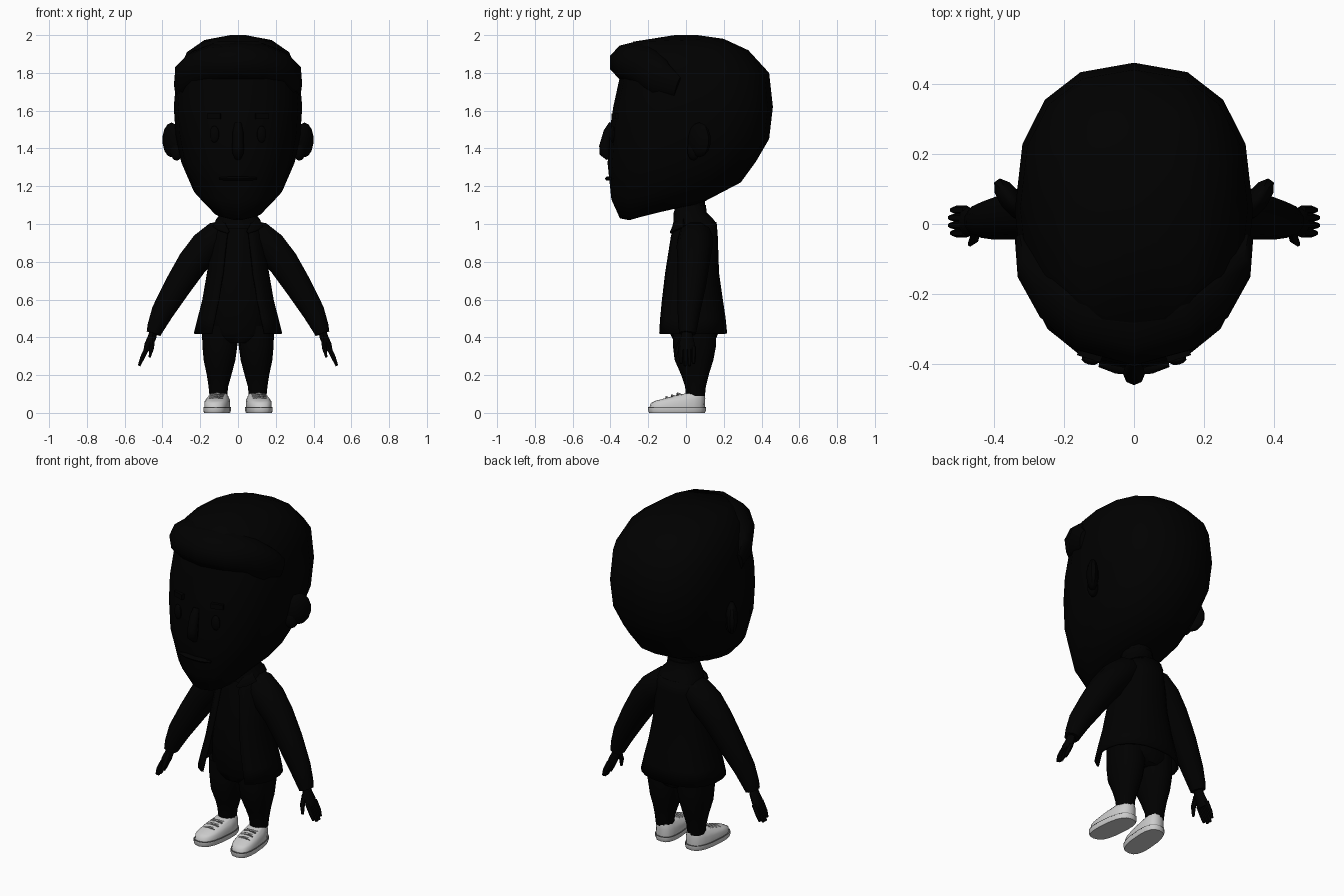
import bpy, bmesh, math
from mathutils import Vector, Matrix

cube = bpy.data.objects.get("Cube")
if cube:
    bpy.data.objects.remove(cube, do_unlink=True)


def material(name, value):
    m = bpy.data.materials.new(name)
    m.use_nodes = True
    col = (value, value, value, 1)
    m.diffuse_color = col
    m.node_tree.nodes["Principled BSDF"].inputs["Base Color"].default_value = col
    return m


BLACK = material("black", 0.0)
WHITE = material("shoe white", 0.6)
GREY = material("lace grey", 0.15)


def finish(name, bm, mat, angle=40):
    bmesh.ops.recalc_face_normals(bm, faces=bm.faces)
    me = bpy.data.meshes.new(name)
    bm.to_mesh(me)
    bm.free()
    me.materials.append(mat)
    for p in me.polygons:
        p.use_smooth = True
    me.set_sharp_from_angle(angle=math.radians(angle))
    ob = bpy.data.objects.new(name, me)
    bpy.context.collection.objects.link(ob)
    return ob


def skin(name, rings, mat, angle=40, closed=True):
    """Bridge a list of equal point rings into a surface, capped when closed."""
    bm = bmesh.new()
    vs = [[bm.verts.new(p) for p in r] for r in rings]
    n = len(vs[0])
    for a, b in zip(vs, vs[1:]):
        for i in range(n if closed else n - 1):
            j = (i + 1) % n
            bm.faces.new((a[i], a[j], b[j], b[i]))
    if closed:
        bm.faces.new(vs[0])
        bm.faces.new(vs[-1])
    return finish(name, bm, mat, angle)


def layer(zf, zb, yf, yb, hw, cx=0, n=16, e=2.3, gap=0.0):
    """Tilted oval ring: front and back height, front and back y, half width."""
    pts = []
    for i in range(n):
        t = gap + (math.tau - 2 * gap) * i / (n - 1 if gap else n)
        s, c = math.sin(t), math.cos(t)
        x = math.copysign(abs(s) ** (2 / e), s) * hw
        k = (1 - math.copysign(abs(c) ** (2 / e), c)) / 2
        pts.append((cx + x, yf + (yb - yf) * k, zf + (zb - zf) * k))
    return pts


def tube(name, path, radii, mat, up=(0, 1, 0), n=10, angle=50):
    """Sweep an oval along a path; radii are (along up, across)."""
    P = [Vector(p) for p in path]
    rings = []
    for i, p in enumerate(P):
        d = (P[min(i + 1, len(P) - 1)] - P[max(i - 1, 0)]).normalized()
        a = Vector(up)
        a = (a - d * a.dot(d)).normalized()
        b = d.cross(a)
        ra, rb = radii[i]
        rings.append([p + a * ra * math.cos(math.tau * k / n) + b * rb * math.sin(math.tau * k / n)
                      for k in range(n)])
    return skin(name, rings, mat, angle)


def blob(name, loc, size, mat, rot=0):
    bm = bmesh.new()
    bmesh.ops.create_uvsphere(bm, u_segments=10, v_segments=7, radius=1)
    bm.transform(Matrix.Translation(loc) @ Matrix.Rotation(rot, 4, 'Z') @ Matrix.Diagonal((*size, 1)))
    return finish(name, bm, mat)


def box(name, loc, size, mat, rot=0):
    bm = bmesh.new()
    bmesh.ops.create_cube(bm, size=1)
    bm.transform(Matrix.Translation(loc) @ Matrix.Rotation(rot, 4, 'Z') @ Matrix.Diagonal((*size, 1)))
    return finish(name, bm, mat)


# Head, tilted along the jaw
head = [(1.02, 1.06, -.30, -.16, .05), (1.03, 1.11, -.35, .08, .13),
        (1.13, 1.22, -.395, .29, .235), (1.32, 1.33, -.415, .37, .30),
        (1.49, 1.45, -.405, .44, .33), (1.62, 1.62, -.385, .46, .34),
        (1.78, 1.80, -.35, .44, .325), (1.90, 1.92, -.32, .33, .27),
        (1.965, 1.98, -.28, .20, .18), (2.0, 2.0, -.06, .06, .04)]
skin("head", [layer(*h, e=2.4) for h in head], BLACK, 60)

# Swept hair rolled across the forehead
half = [(.32, -.045, 1.725), (.285, -.13, 1.755), (.20, -.185, 1.815), (.115, -.24, 1.845)]
rad = [(.055, .02), (.105, .052), (.11, .11), (.112, .135)]
path = half + [(0, -.27, 1.855)] + [(-x, y, z) for x, y, z in reversed(half)]
tube("front_hair", path, rad + [(.11, .14)] + rad[::-1], BLACK, up=(0, 0, 1), n=10)

# Nose and mouth
tube("nose", [(0, -.395, 1.535), (0, -.412, 1.49), (0, -.428, 1.41), (0, -.428, 1.375), (0, -.41, 1.345)],
     [(.012, .018), (.024, .028), (.032, .031), (.03, .03), (.012, .016)], BLACK, n=8)
tube("mouth", [(x, -.412 + 1.2 * x * x, 1.24) for x in (-.1, -.05, 0, .05, .1)],
     [(.008, .008)] + [(.018, .012)] * 3 + [(.008, .008)], BLACK, n=6)

for s, side in ((1, "left"), (-1, "right")):
    # Face details and ears
    blob(side + "_eye", (.125 * s, -.388, 1.475), (.026, .014, .045), BLACK, .2 * s)
    box(side + "_brow", (.125 * s, -.37, 1.57), (.07, .03, .03), BLACK, .3 * s)
    blob(side + "_ear", (.352 * s, .07, 1.445), (.072, .033, .092), BLACK, .95 * s)
    blob(side + "_earlobe", (.325 * s, .04, 1.39), (.04, .03, .055), BLACK, .8 * s)

    # Sleeve and cuff
    tube(side + "_sleeve",
         [(.03 * s, .05, .985), (.10 * s, .05, .94), (.17 * s, .045, .88), (.24 * s, .04, .795),
          (.32 * s, .03, .67), (.40 * s, .015, .535), (.435 * s, .01, .455), (.447 * s, .008, .42)],
         [(.06, .04), (.09, .085), (.095, .09), (.085, .085), (.075, .075),
          (.06, .062), (.05, .048), (.044, .04)], BLACK)
    # Hand with four fingers and a thumb
    tube(side + "_palm", [(.445 * s, .005, .44), (.455 * s, .005, .40), (.474 * s, .005, .36), (.484 * s, .005, .33)],
         [(.025, .02), (.033, .023), (.042, .022), (.04, .017)], BLACK, n=8)
    for k in range(4):
        y = -.026 + .022 * k
        drop = .012 * abs(k - 1.5)
        tube(f"{side}_finger_{k + 1}",
             [(.478 * s, y, .35), (.505 * s, y, .295), ((.527 - drop / 2) * s, y, .243 + drop)],
             [(.013, .014), (.013, .014), (.008, .008)], BLACK, n=6)
    tube(side + "_thumb", [(.452 * s, -.015, .395), (.456 * s, -.043, .345), (.468 * s, -.058, .295)],
         [(.016, .015), (.015, .013), (.007, .007)], BLACK, n=6)

    # Trouser leg
    leg = [(.09, 0, .10, .047, .104), (.14, -.005, .105, .052, .104), (.2, -.025, .12, .065, .10),
           (.28, -.06, .145, .084, .098), (.36, -.07, .16, .093, .096), (.46, -.07, .16, .095, .095)]
    skin(side + "_leg", [layer(z, z, f, b, w, cx * s, n=12) for z, f, b, w, cx in leg], BLACK, 60)

    # Shoe: sole, upper, seam and laces
    def shoe_ring(zf, zb, f, b, w):
        return [(.108 * s + x - .09 * s * (y + .02), y, z)
                for x, y, z in layer(zf, zb, f, b, w, n=18, e=2.7)]
    skin(side + "_sole", [shoe_ring(0, 0, -.195, .10, .066), shoe_ring(.012, .012, -.2, .105, .07),
                          shoe_ring(.028, .028, -.2, .105, .07)], WHITE)
    skin(side + "_upper", [shoe_ring(.028, .028, -.193, .1, .065), shoe_ring(.05, .075, -.188, .102, .065),
                           shoe_ring(.063, .095, -.165, .1, .056), shoe_ring(.083, .105, -.09, .098, .047),
                           shoe_ring(.1, .108, -.03, .095, .041)], WHITE, 50)
    skin(side + "_welt", [shoe_ring(.027, .027, -.2, .105, .0705), shoe_ring(.030, .030, -.2, .105, .0705)], GREY)
    for k in range(3):
        y, z = -.105 + .03 * k, .08 + .01 * k
        cx = (.108 - .09 * (y + .02)) * s
        for name, mat, turn, lift in (("lace", WHITE, .012, .004), ("lace_shadow", GREY, -.012, 0)):
            tube(f"{side}_{name}_{k + 1}",
                 [(cx - .037, y + .012 - turn, z - .007), (cx, y, z + lift), (cx + .037, y + .012 + turn, z - .007)],
                 [(.005, .005)] * 3, mat, n=6)

# Shirt under the jacket, and hips
body = [(.37, -.06, .15, .12), (.42, -.085, .17, .175), (.6, -.105, .17, .16),
        (.8, -.085, .155, .135), (.95, -.06, .14, .11), (1.03, -.04, .12, .085)]
skin("shirt", [layer(z, z, f, b, w) for z, f, b, w in body], BLACK, 60)

# Open jacket
coat = [(.42, -.172, .218, .236, .6), (.5, -.163, .21, .216, .57), (.6, -.148, .195, .19, .53),
        (.74, -.125, .175, .165, .47), (.94, -.088, .168, .137, .40), (1.01, -.058, .162, .115, .38)]
jacket = skin("jacket", [layer(z, z, f, b, w, n=19, gap=g) for z, f, b, w, g in coat],
              BLACK, 60, closed=False)
mod = jacket.modifiers.new("thickness", 'SOLIDIFY')
mod.thickness = .012
mod.offset = -1

# Neck and folded collar
skin("neck", [layer(z, z, -.06, .10, .08, n=12) for z in (.98, 1.17)], BLACK, 50)
skin("collar_band", [layer(.975, 1.0, -.075, .163, .13, n=14), layer(1.02, 1.025, -.065, .145, .12, n=14),
                     layer(1.06, 1.06, -.065, .11, .09, n=14), layer(1.09, 1.10, -.055, .105, .083, n=14)], BLACK, 50)
for s, side in ((1, "left"), (-1, "right")):
    tube(side + "_collar_point", [(.115 * s, -.01, 1.005), (.085 * s, -.06, .985), (.05 * s, -.08, .955)],
         [(.012, .03), (.012, .03), (.006, .008)], BLACK, n=6)
